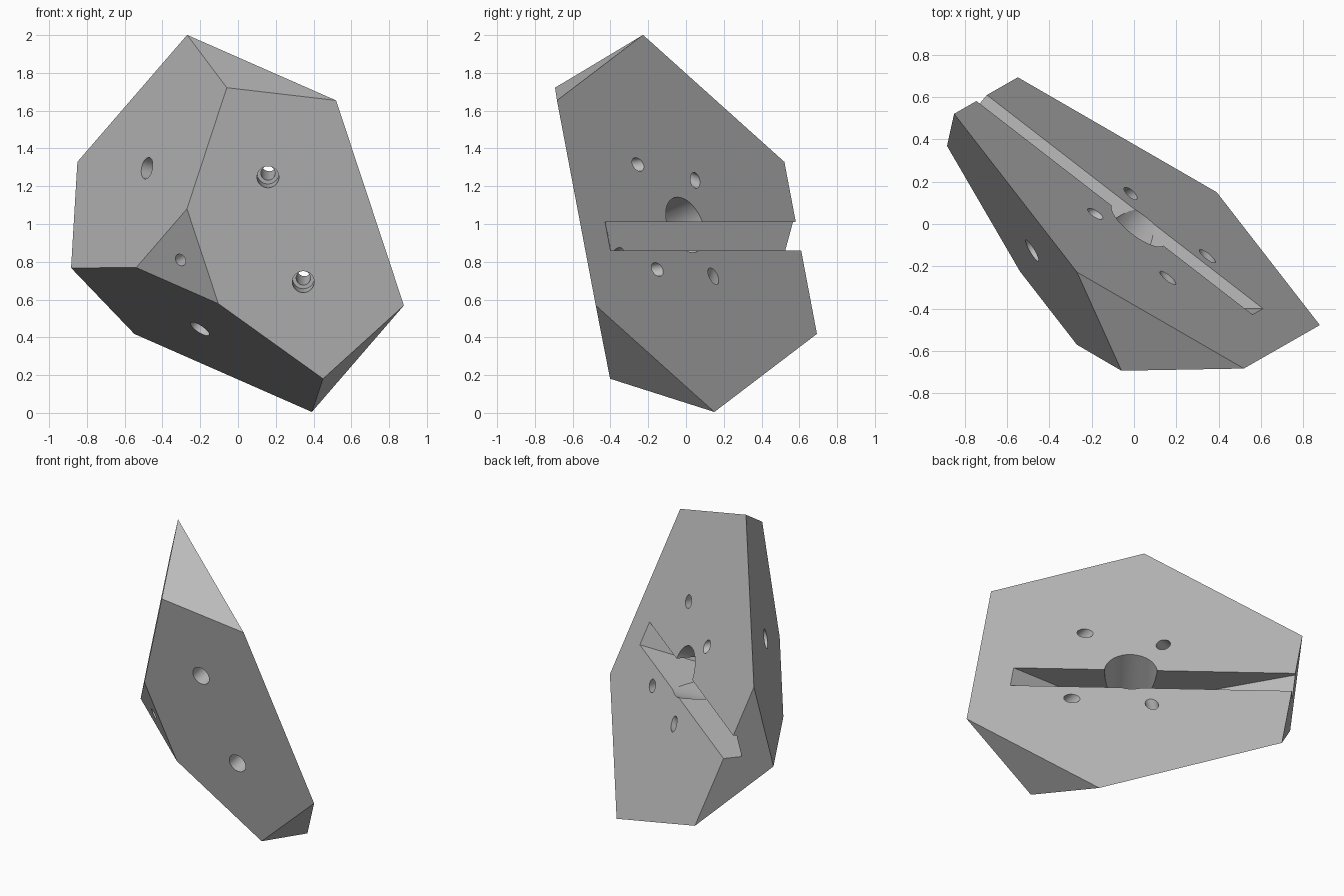
import bpy, bmesh, math
from mathutils import Vector

if "Cube" in bpy.data.objects:
    bpy.data.objects.remove(bpy.data.objects["Cube"], do_unlink=True)

# Block frame: centre of the big back face, its normal, and two axes in the face
centre = Vector((0.02, -0.004, 0.996))
back = Vector((0.577, 0.746, 0.332)).normalized()
up = Vector((0.11, -0.474, 0.873))
up = (up - back * up.dot(back)).normalized()
across = back.cross(up)


def radial(degrees):
    a = math.radians(degrees)
    return up * math.cos(a) + across * math.sin(a)


# Three sloping side faces
INRADIUS, SLOPE = 0.898, 1.322
side = {name: (radial(a) - back * SLOPE).normalized()
        for name, a in (("front", 60), ("left", -60), ("bottom", 180))}
SIDE_DIST = INRADIUS / math.hypot(1, SLOPE)
NOSE_DEPTH = 0.562


def to_object(name, bm):
    bmesh.ops.recalc_face_normals(bm, faces=bm.faces)
    mesh = bpy.data.meshes.new(name)
    bm.to_mesh(mesh)
    bm.free()
    obj = bpy.data.objects.new(name, mesh)
    bpy.context.collection.objects.link(obj)
    return obj


def slice_off(bm, normal, distance):
    """Cut away everything beyond a plane and cap the cut."""
    geom = bm.verts[:] + bm.edges[:] + bm.faces[:]
    cut = bmesh.ops.bisect_plane(bm, geom=geom, plane_co=centre + normal * distance,
                                 plane_no=normal, clear_outer=True)
    edges = [e for e in cut["geom_cut"] if isinstance(e, bmesh.types.BMEdge)]
    bmesh.ops.edgeloop_fill(bm, edges=edges)


def cut_solid(name, planes, size=6):
    bm = bmesh.new()
    bmesh.ops.create_cube(bm, size=size)
    for normal, distance in planes:
        slice_off(bm, normal, distance)
    return to_object(name, bm)


def drill(name, start, direction, radius, depth, lead=0.1):
    """Cylinder cutter entering at start and running along direction."""
    bm = bmesh.new()
    bmesh.ops.create_cone(bm, cap_ends=True, segments=40, radius1=radius,
                          radius2=radius, depth=depth + lead)
    obj = to_object(name, bm)
    obj.rotation_mode = 'QUATERNION'
    obj.rotation_quaternion = direction.to_track_quat('Z', 'Y')
    obj.location = start + direction * (depth - lead) / 2
    return obj


# Main block: truncated pyramid with clipped corners
planes = [(back, 0), (-back, NOSE_DEPTH)]
planes += [(n, SIDE_DIST) for n in side.values()]
planes += [(radial(a), 0.952) for a in (0, 120, 240)]
block = cut_solid("faceted_block", planes)

# Horizontal slot, walled parallel to the front and left faces
z_axis = Vector((0, 0, 1))
cutters = [cut_solid("slot_cutter", [
    (z_axis, 1.01 - centre.z), (-z_axis, centre.z - 0.86),
    (side["front"], SIDE_DIST - 0.13), (side["left"], SIDE_DIST - 0.16)])]

# Central bore and the small hole in the nose
cutters.append(drill("bore_cutter", centre, -back, 0.155, 0.3))
cutters.append(drill("nose_cutter", centre - back * NOSE_DEPTH, back, 0.033, 0.3))

# Counterbored screw holes, placed by where they leave the back face
for face, exit_point in (("front", (0.16, -0.255, 1.315)), ("front", (0.347, -0.15, 0.76)),
                         ("left", (-0.18, 0.05, 1.23)), ("bottom", (-0.015, 0.145, 0.725))):
    n, p = side[face], Vector(exit_point)
    entry = p + n * (SIDE_DIST - (p - centre).dot(n))
    cutters.append(drill("screw_cutter", entry, -n, 0.038, 0.5))
    cutters.append(drill("head_cutter", entry, -n, 0.058, 0.11))

# Apply every cut
bpy.ops.object.select_all(action='DESELECT')
bpy.context.view_layer.objects.active = block
block.select_set(True)
for cutter in cutters:
    cutter.hide_render = True
    mod = block.modifiers.new("cut", 'BOOLEAN')
    mod.operation, mod.solver, mod.object = 'DIFFERENCE', 'EXACT', cutter
    bpy.ops.object.modifier_apply(modifier=mod.name)
    bpy.data.objects.remove(cutter, do_unlink=True)
bpy.ops.object.shade_smooth_by_angle(angle=math.radians(25))

# Plain grey finish
grey = bpy.data.materials.new("plain_grey")
grey.use_nodes = True
colour = (0.5, 0.5, 0.5, 1)
grey.diffuse_color = colour
grey.node_tree.nodes["Principled BSDF"].inputs["Base Color"].default_value = colour
block.data.materials.clear()
block.data.materials.append(grey)
